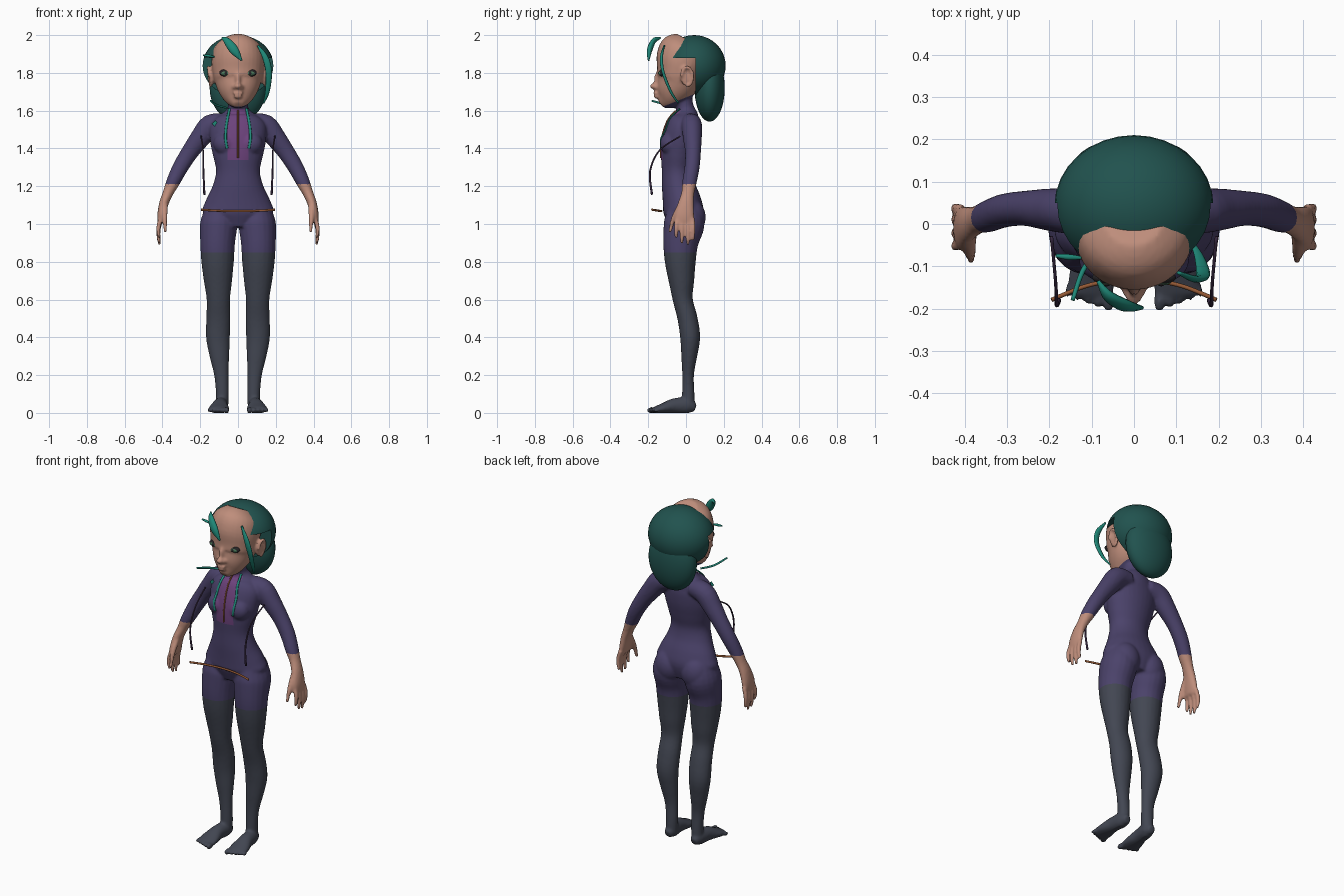
import bpy, bmesh, math
from mathutils import Vector, Matrix
from mathutils.bvhtree import BVHTree

if "Cube" in bpy.data.objects:
    bpy.data.objects.remove(bpy.data.objects["Cube"])


def material(name, r, g, b):
    mat = bpy.data.materials.new(name)
    mat.use_nodes = True
    mat.diffuse_color = (r, g, b, 1)
    node = mat.node_tree.nodes["Principled BSDF"]
    node.inputs["Base Color"].default_value = (r, g, b, 1)
    node.inputs["Roughness"].default_value = 0.8
    return mat


suit = material("suit purple", .07, .055, .145)
legging = material("legging grey", .055, .062, .085)
skin = material("skin", .52, .27, .2)
hair = material("dark teal hair", .015, .085, .077)
teal = material("bright teal", .014, .25, .19)
violet = material("panel violet", .15, .055, .2)
copper = material("copper trim", .3, .1, .035)
dark = material("lash dark", .02, .018, .02)
green = material("iris green", .07, .19, .1)
ribbon_mat = material("ribbon plum", .045, .025, .06)

X, Y, Z = Vector((1, 0, 0)), Vector((0, 1, 0)), Vector((0, 0, 1))


def smooth_rows(rows, steps):
    """Catmull-Rom interpolation of centre and radii together."""
    pts = [Vector(r) for r in rows]
    pts = [pts[0]] + pts + [pts[-1]]
    out = []
    for a, b, c, d in zip(pts, pts[1:], pts[2:], pts[3:]):
        for k in range(steps):
            t = k / steps
            out.append(b + (c - a) * t / 2 + (a * 2 - b * 5 + c * 4 - d) * t * t / 2
                       + (b * 3 - a - c * 3 + d) * t ** 3 / 2)
    return out + [pts[-1]]


def tube(bm, rows, ref=Y, sides=20, steps=4):
    """Loft elliptical rings; each row is x, y, z, half width, half depth along ref."""
    rows = smooth_rows(rows, steps)
    rings = []
    for i, row in enumerate(rows):
        before, after = rows[max(i - 1, 0)], rows[min(i + 1, len(rows) - 1)]
        t = (Vector(after[:3]) - Vector(before[:3])).normalized()
        u = (ref - t * ref.dot(t)).normalized()
        v = u.cross(t)
        ring = []
        for k in range(sides):
            a = math.tau * k / sides
            ring.append(bm.verts.new(Vector(row[:3]) + v * row[3] * math.cos(a) + u * row[4] * math.sin(a)))
        rings.append(ring)
    for low, high in zip(rings, rings[1:]):
        for k in range(sides):
            j = (k + 1) % sides
            bm.faces.new((low[k], low[j], high[j], high[k]))
    bm.faces.new(rings[0])
    bm.faces.new(rings[-1])


def ball(bm, centre, radii):
    bmesh.ops.create_uvsphere(bm, u_segments=32, v_segments=20, radius=1,
                              matrix=Matrix.Translation(centre) @ Matrix.Diagonal((*radii, 1)))


def finish(name, bm, *mats):
    bmesh.ops.recalc_face_normals(bm, faces=bm.faces)
    mesh = bpy.data.meshes.new(name)
    bm.to_mesh(mesh)
    for mat in mats:
        mesh.materials.append(mat)
    mesh.shade_smooth()
    obj = bpy.data.objects.new(name, mesh)
    bpy.context.collection.objects.link(obj)
    return obj


def strand(name, rows, mat, ref=Y):
    bm = bmesh.new()
    tube(bm, rows, ref, sides=10, steps=6)
    return finish(name, bm, mat)


def baked(obj):
    """Mesh of the object with its modifiers applied."""
    graph = bpy.context.evaluated_depsgraph_get()
    return bpy.data.meshes.new_from_object(obj.evaluated_get(graph))


# Torso, neck and head
bm = bmesh.new()
tube(bm, [(0, -.01, .985, .1, .08), (0, -.013, 1.06, .185, .105), (0, -.022, 1.12, .172, .102),
          (0, -.039, 1.2, .135, .089), (0, -.045, 1.28, .116, .083), (0, -.04, 1.36, .132, .093),
          (0, -.03, 1.44, .148, .098), (0, -.015, 1.52, .148, .088), (0, 0, 1.57, .105, .068),
          (0, -.003, 1.605, .06, .05), (0, -.01, 1.64, .052, .046), (0, -.02, 1.72, .052, .046)], sides=32)
tube(bm, [(0, -.13, 1.63, .025, .022), (0, -.1, 1.66, .07, .064), (0, -.073, 1.7, .1, .093),
          (0, -.045, 1.75, .122, .113), (0, -.035, 1.8, .134, .12), (0, -.02, 1.87, .14, .138),
          (0, 0, 1.93, .125, .13), (0, .02, 1.97, .07, .08)], sides=32)
ball(bm, (0, -.166, 1.73), (.02, .025, .017))
ball(bm, (0, -.15, 1.765), (.014, .02, .04))
ball(bm, (0, -.158, 1.693), (.028, .015, .009))
ball(bm, (0, -.157, 1.674), (.024, .015, .01))

for s in (-1, 1):
    # Ears, nostrils, bust and seat
    ball(bm, (s * .14, 0, 1.78), (.013, .03, .05))
    rim = [(s * (.152 + .006 * math.sin(a)), .006 + .03 * math.cos(a), 1.78 + .05 * math.sin(a), .009, .009)
           for a in [math.radians(d) for d in range(-100, 181, 35)]]
    tube(bm, rim, X, 10, 2)
    ball(bm, (s * .017, -.157, 1.725), (.013, .016, .012))
    ball(bm, (s * .07, -.085, 1.425), (.06, .052, .06))
    ball(bm, (s * .085, .022, 1.035), (.085, .082, .1))
    # Legs
    tube(bm, [(s * x, y, z, a, b) for x, y, z, a, b in [
        (.1, -.01, 1.08, .075, .09), (.103, -.01, 1, .098, .108), (.108, -.028, .9, .092, .093),
        (.108, -.03, .8, .086, .082), (.106, -.024, .7, .075, .068), (.104, -.017, .6, .062, .053),
        (.104, .008, .5, .064, .053), (.106, .022, .4, .063, .053), (.098, .017, .3, .052, .042),
        (.088, .011, .2, .038, .031), (.083, .012, .1, .034, .033), (.085, .012, .02, .033, .034)]])
    # Feet and toes
    tube(bm, [(s * x, y, z, a, b) for x, y, z, a, b in [
        (.085, .05, .025, .02, .02), (.087, .01, .038, .036, .042), (.095, -.06, .038, .04, .04),
        (.1, -.12, .025, .054, .027), (.102, -.165, .015, .055, .018)]], Z)
    for k in range(5):
        size = .017 - .0017 * k
        ball(bm, (s * (.06 + .024 * k), -.182 + .006 * k, .014), (size * .8, size * 1.5, size))
    # Arms and palms
    tube(bm, [(s * x, y, z, a, b) for x, y, z, a, b in [
        (.07, .02, 1.535, .05, .055), (.145, .03, 1.52, .06, .055), (.2, .034, 1.455, .054, .05),
        (.255, .037, 1.38, .046, .042), (.305, .032, 1.3, .042, .04), (.345, .018, 1.22, .036, .038),
        (.37, .01, 1.165, .028, .034), (.392, 0, 1.11, .025, .042), (.405, -.008, 1.05, .022, .052),
        (.41, -.01, 1.01, .017, .05)]])
    # Fingers and thumb
    for y, tip in ((-.052, .925), (-.022, .895), (.01, .89), (.038, .915)):
        tube(bm, [(s * .408, y * .9, 1.03, .013, .013), (s * .422, y, (1.03 + tip) / 2, .012, .012),
                  (s * .416, y, tip, .008, .008)], Y, 12)
    tube(bm, [(s * .39, -.025, 1.1, .018, .02), (s * .388, -.065, 1.03, .014, .014),
              (s * .384, -.086, .955, .009, .009)], X, 12)

# Fuse the parts into one skin, then colour it by region
body = finish("body", bm)
remesh = body.modifiers.new("fuse", 'REMESH')
remesh.mode, remesh.voxel_size = 'VOXEL', .0075
relax = body.modifiers.new("relax", 'SMOOTH')
relax.factor, relax.iterations = .5, 4
fused = baked(body)
bpy.data.objects.remove(body)
bm = bmesh.new()
bm.from_mesh(fused)
for v in bm.verts:
    v.co.z = max(v.co.z, 0)
collar = Vector((0, -.4, 1))
for point, normal in (((0, 0, .85), Z), ((0, 0, 1.34), Z), ((0, 0, 1.67), collar),
                      ((.055, 0, 0), X), ((-.055, 0, 0), X)):
    bmesh.ops.bisect_plane(bm, geom=bm.verts[:] + bm.edges[:] + bm.faces[:],
                           plane_co=point, plane_no=normal)
for f in bm.faces:
    c = f.calc_center_median()
    if c.dot(collar) > 1.67 or (c.z < 1.21 and abs(c.x) > .27):
        f.material_index = 2
    elif c.z < .85:
        f.material_index = 1
    elif 1.34 < c.z < 1.61 and abs(c.x) < .055 and c.y < -.03:
        f.material_index = 3
tree = BVHTree.FromBMesh(bm)
finish("body", bm, suit, legging, skin, violet)


def on_front(x, z, lift=.002):
    """Point on the front of the body."""
    return tree.ray_cast(Vector((x, -1, z)), Y)[0] - Y * lift


# Zip, lapels and chest badge
strand("zip", [(*on_front(0, 1.35 + .025 * k), .004, .004) for k in range(11)], copper)
for s, side in ((-1, "right"), (1, "left")):
    edge = [(.045, 1.61), (.055, 1.56), (.064, 1.5), (.066, 1.45), (.058, 1.4)]
    strand(side + "_lapel", [(*on_front(s * x, z), .007, .004) for x, z in edge], teal)
    # Eyes
    bm = bmesh.new()
    centre = on_front(s * .064, 1.8, -.012)
    ball(bm, centre, (.035, .016, .02))
    finish(side + "_lash_line", bm, dark)
    bm = bmesh.new()
    ball(bm, centre - Y * .004 - Z * .002, (.029, .015, .014))
    finish(side + "_eye", bm, green)
    bm = bmesh.new()
    ball(bm, centre - Y * .014 - Z * .002, (.009, .007, .009))
    finish(side + "_pupil", bm, dark)
    # Loose ribbons beside the chest
    strand(side + "_ribbon", [(s * .195, -.03, 1.465, .004, .004), (s * .185, -.14, 1.39, .004, .004),
                              (s * .183, -.19, 1.28, .005, .005), (s * .178, -.18, 1.155, .006, .006)],
           ribbon_mat, X)
badge = on_front(-.12, 1.53, .004)
bm = bmesh.new()
bmesh.ops.create_circle(bm, cap_ends=True, segments=4, radius=.018,
                        matrix=Matrix.Translation(badge) @ Matrix.Rotation(math.pi / 2, 4, 'X'))
finish("badge", bm, teal)

# Belt floating in front of the hips
strand("belt", [(x, -.13 - 1.3 * x * x, 1.068 + .2 * x * x, .005, .006)
                for x in (-.195, -.12, -.05, 0, .05, .12, .195)], copper, Z)

# Hair cap with a notch for the face and ears
bm = bmesh.new()
ball(bm, (0, .043, 1.838), (.188, .167, .162))
cap = finish("hair_cap", bm, hair)
bm = bmesh.new()
bmesh.ops.create_cube(bm, size=1, matrix=Matrix.Translation((0, -.2, 1.68)) @ Matrix.Diagonal((1, .5, .4, 1)))
cutter = finish("hair_cutter", bm, hair)
cutter.hide_render = True
notch = cap.modifiers.new("notch", 'BOOLEAN')
notch.operation, notch.object, notch.solver = 'DIFFERENCE', cutter, 'EXACT'
cap.data = baked(cap)
cap.modifiers.clear()
bpy.data.objects.remove(cutter)
cap.data.shade_smooth()
cap.data.set_sharp_from_angle(angle=math.radians(40))

# Back hair and loose locks
bm = bmesh.new()
ball(bm, (0, .125, 1.72), (.15, .08, .178))
finish("back_hair", bm, hair)
strand("forehead_lock", [(-.085, -.135, 1.985, .004, .004), (-.06, -.17, 1.97, .018, .012),
                         (-.02, -.193, 1.92, .024, .014), (.02, -.198, 1.865, .004, .004)], teal)
strand("left_lock", [(.105, -.115, 1.945, .005, .004), (.145, -.13, 1.88, .016, .008),
                     (.163, -.12, 1.8, .017, .008), (.155, -.08, 1.7, .012, .007),
                     (.135, -.04, 1.64, .004, .004)], teal)
strand("right_lock", [(-.185, -.075, 1.893, .004, .004), (-.155, -.078, 1.89, .007, .007),
                      (-.125, -.08, 1.885, .004, .004)], teal)
strand("collar_strand", [(-.06, -.05, 1.615, .005, .005), (-.115, -.1, 1.63, .006, .006),
                         (-.145, -.18, 1.652, .005, .005)], teal, Z)
